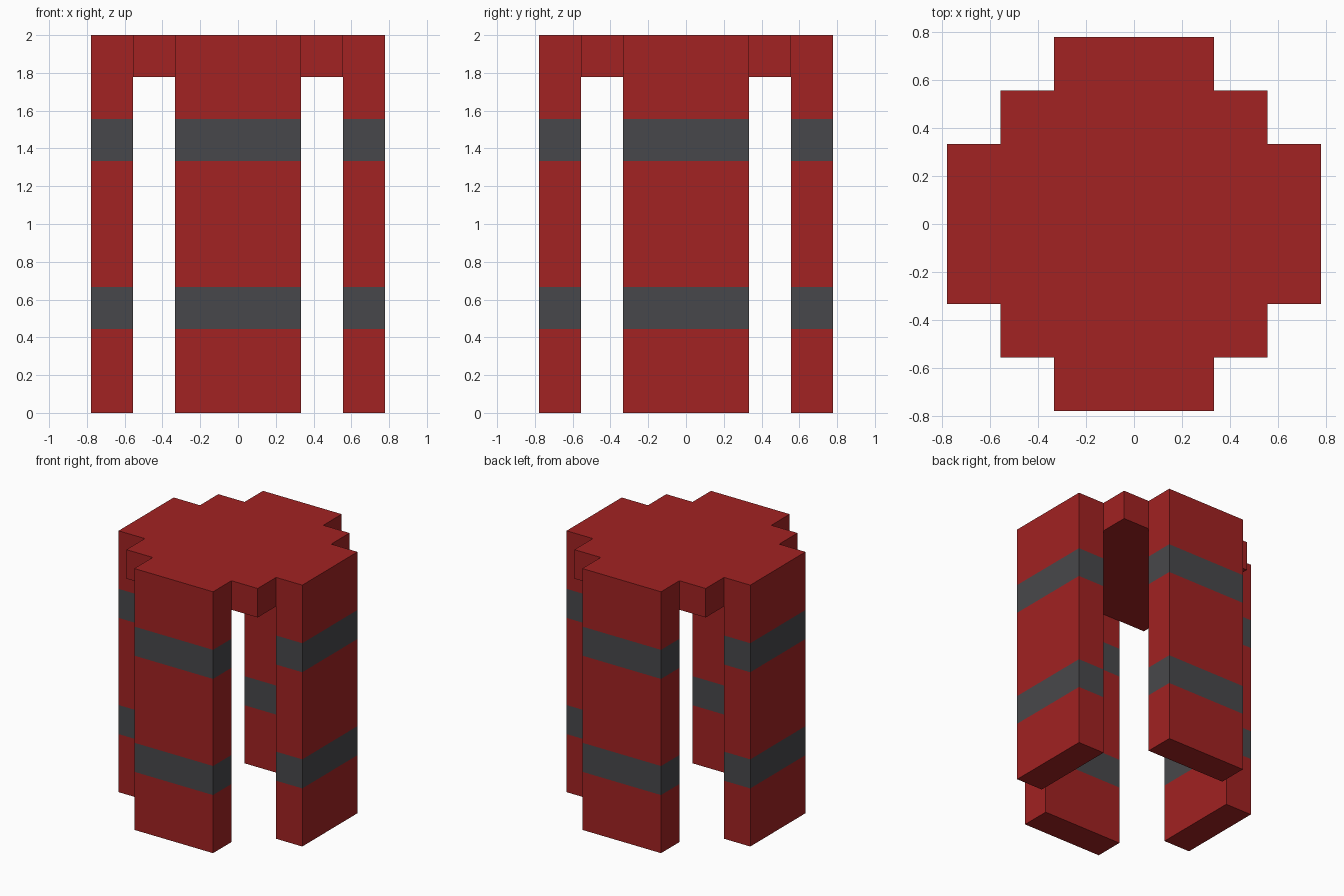
import bpy
import bmesh
import math
from mathutils import Matrix, Vector

if "Cube" in bpy.data.objects:
    bpy.data.objects.remove(bpy.data.objects["Cube"], do_unlink=True)

U = 2 / 9  # one block unit; the model is nine units tall


def make_material(name, rgb):
    mat = bpy.data.materials.new(name)
    mat.use_nodes = True
    colour = (*rgb, 1.0)
    mat.diffuse_color = colour
    bsdf = mat.node_tree.nodes["Principled BSDF"]
    bsdf.inputs["Base Color"].default_value = colour
    bsdf.inputs["Roughness"].default_value = 0.8
    return mat


RED = make_material("red", (0.36, 0.016, 0.016))
GREY = make_material("dark_grey", (0.064, 0.064, 0.070))


def make_box(name, low, high, materials, cuts=(), turn=0.0):
    """Box between two corners, cut at given heights and turned about z."""
    low, high = Vector(low), Vector(high)
    bm = bmesh.new()
    bmesh.ops.create_cube(bm, size=1)
    bmesh.ops.scale(bm, vec=high - low, verts=bm.verts)
    bmesh.ops.translate(bm, vec=(low + high) / 2, verts=bm.verts)
    for z in cuts:
        bmesh.ops.bisect_plane(bm, geom=bm.verts[:] + bm.edges[:] + bm.faces[:],
                               plane_co=(0, 0, z), plane_no=(0, 0, 1))
    # Grey on the faces between each pair of cuts
    for face in bm.faces:
        z = face.calc_center_median().z
        if any(a < z < b for a, b in zip(cuts[::2], cuts[1::2])):
            face.material_index = 1
    bmesh.ops.rotate(bm, cent=(0, 0, 0), matrix=Matrix.Rotation(turn, 3, 'Z'),
                     verts=bm.verts)
    mesh = bpy.data.meshes.new(name)
    bm.to_mesh(mesh)
    bm.free()
    for mat in materials:
        mesh.materials.append(mat)
    obj = bpy.data.objects.new(name, mesh)
    bpy.context.collection.objects.link(obj)
    return obj


# Square top plate joining the four walls
make_box("top_plate", (-2.5 * U, -2.5 * U, 8 * U), (2.5 * U, 2.5 * U, 9 * U), [RED])

# Four upright walls, each with two grey bands running all the way round
for i, side in enumerate(("front", "left", "back", "right")):
    make_box(side + "_wall", (-1.5 * U, -3.5 * U, 0), (1.5 * U, -2.5 * U, 9 * U),
             [RED, GREY], cuts=(2 * U, 3 * U, 6 * U, 7 * U), turn=i * math.pi / 2)
